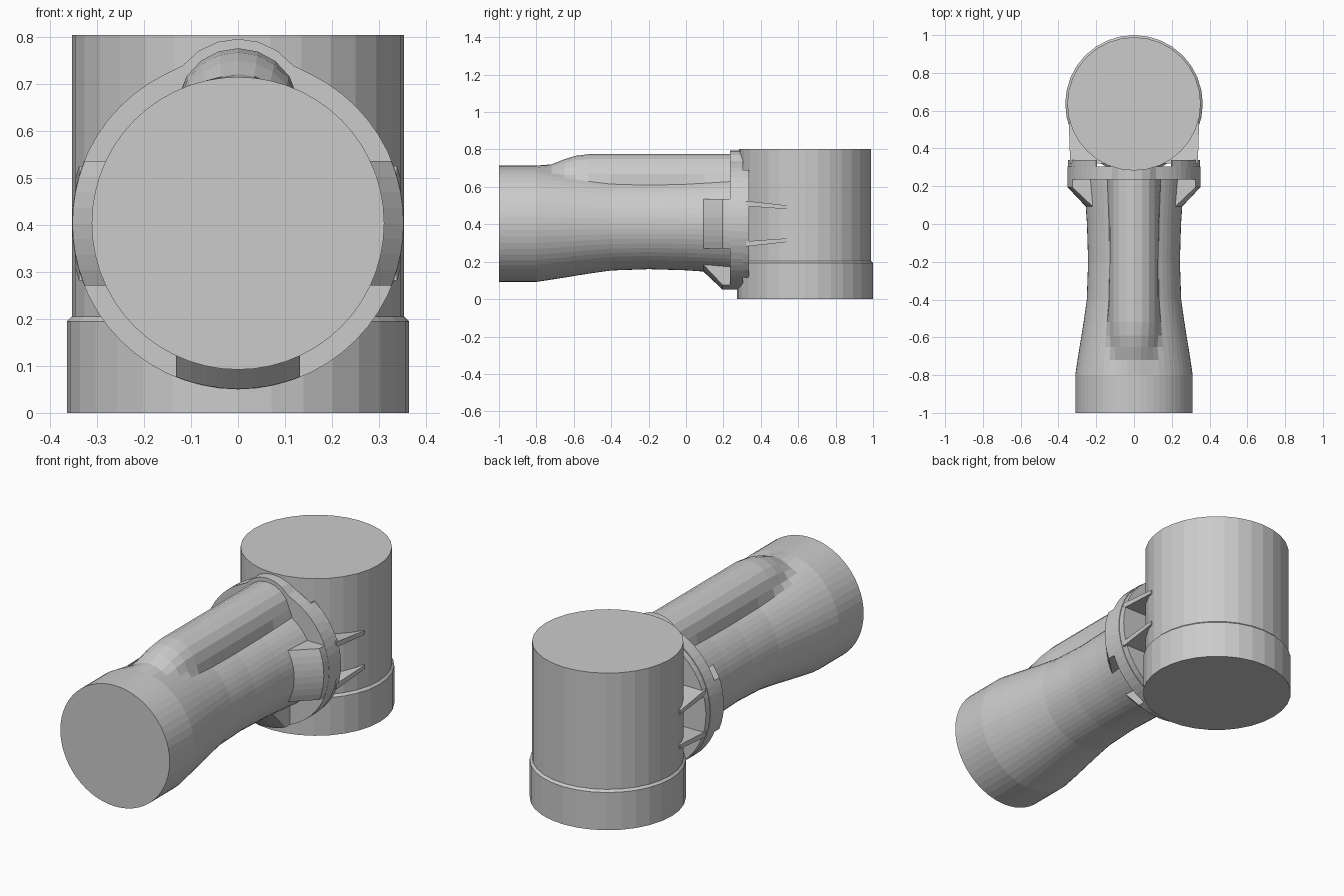
import bpy, bmesh
from math import sin, cos, pi, sqrt
from mathutils import Vector

if "Cube" in bpy.data.objects:
    bpy.data.objects.remove(bpy.data.objects["Cube"])

AXIS_Z = 0.403      # height of the horizontal arm axis
CYL_Y = 0.636       # centre of the upright cylinder


def loft(name, rings):
    """Closed solid through a list of equal-length point rings."""
    bm = bmesh.new()
    loops = [[bm.verts.new(p) for p in ring] for ring in rings]
    n = len(loops[0])
    for a, b in zip(loops, loops[1:]):
        for i in range(n):
            j = (i + 1) % n
            bm.faces.new((a[i], a[j], b[j], b[i]))
    bm.faces.new(loops[0])
    bm.faces.new(loops[-1])
    bmesh.ops.recalc_face_normals(bm, faces=bm.faces)
    mesh = bpy.data.meshes.new(name)
    bm.to_mesh(mesh)
    bm.free()
    ob = bpy.data.objects.new(name, mesh)
    bpy.context.collection.objects.link(ob)
    return ob


def ridged_ring(y, body, offset=0.0, ridge=0.0, n=56):
    """Circle about the arm axis, merged with a smaller circle above it."""
    pts = []
    for i in range(n):
        a = 2 * pi * i / n
        r = body
        disc = ridge ** 2 - (offset * sin(a)) ** 2
        if ridge and cos(a) > 0 and disc > 0:
            r = max(r, offset * cos(a) + sqrt(disc))
        pts.append(Vector((r * sin(a), y, AXIS_Z + r * cos(a))))
    return pts


def segment(name, angle, half_w, inner, stations, n=8):
    """Straight-sided piece of a disc or cone, pointing along angle (0 = +x)."""
    rings = []
    for y, r in stations:
        flat = []
        for i in range(n + 1):
            w = half_w * (2 * i / n - 1)
            flat.append((sqrt(max(r * r - w * w, inner ** 2)), w))
        flat += [(inner - 0.005, half_w), (inner - 0.005, -half_w)]
        rings.append([Vector((d * cos(angle) - w * sin(angle), y,
                              AXIS_Z + d * sin(angle) + w * cos(angle)))
                      for d, w in flat])
    return loft(name, rings)


# Upright cylinder with a wider base collar
loft("upright_cylinder", [
    [Vector((r * sin(2 * pi * i / 32), CYL_Y + r * cos(2 * pi * i / 32), z))
     for i in range(32)]
    for z, r in ((0, 0.364), (0.194, 0.364), (0.205, 0.353), (0.803, 0.353))])

# Waisted horizontal arm with a rounded ridge along its top
loft("arm", [ridged_ring(*s) for s in (
    (-1.0, 0.311), (-0.8, 0.311),
    (-0.72, 0.299, 0.187, 0.13), (-0.65, 0.288, 0.215, 0.13),
    (-0.59, 0.278, 0.233, 0.13), (-0.52, 0.267, 0.242, 0.13),
    (-0.4, 0.25, 0.242, 0.13), (-0.2, 0.243, 0.242, 0.13),
    (0.0, 0.249, 0.242, 0.13), (0.1, 0.256, 0.242, 0.13),
    (0.29, 0.27, 0.242, 0.13))])

# Flange with a hump over the ridge
loft("flange", [ridged_ring(y, 0.353, 0.242, 0.15) for y in (0.236, 0.305)])

# Sloped gussets in front of the flange
cone = ((0.09, 0.253), (0.195, 0.352), (0.24, 0.352))
segment("bottom_gusset", -pi / 2, 0.132, 0.19, cone)

for side, angle, s in (("right", 0, 1), ("left", pi, -1)):
    segment(side + "_gusset", angle, 0.132, 0.19, cone)
    # Thick side pad behind the flange
    segment(side + "_pad", angle, 0.287, 0.2, ((0.30, 0.35), (0.338, 0.35)), 14)
    # Thin ribs tapering back onto the cylinder
    for label, t in (("upper", 1), ("lower", -1)):
        loft(f"{side}_{label}_rib", [
            [Vector((s * x, y, AXIS_Z + t * z)) for x, z in
             ((0.15, lo), (xo, lo), (xo, hi), (0.15, hi))]
            for y, xo, lo, hi in ((0.32, 0.338, 0.094, 0.122),
                                  (0.54, 0.345, 0.078, 0.098))])
